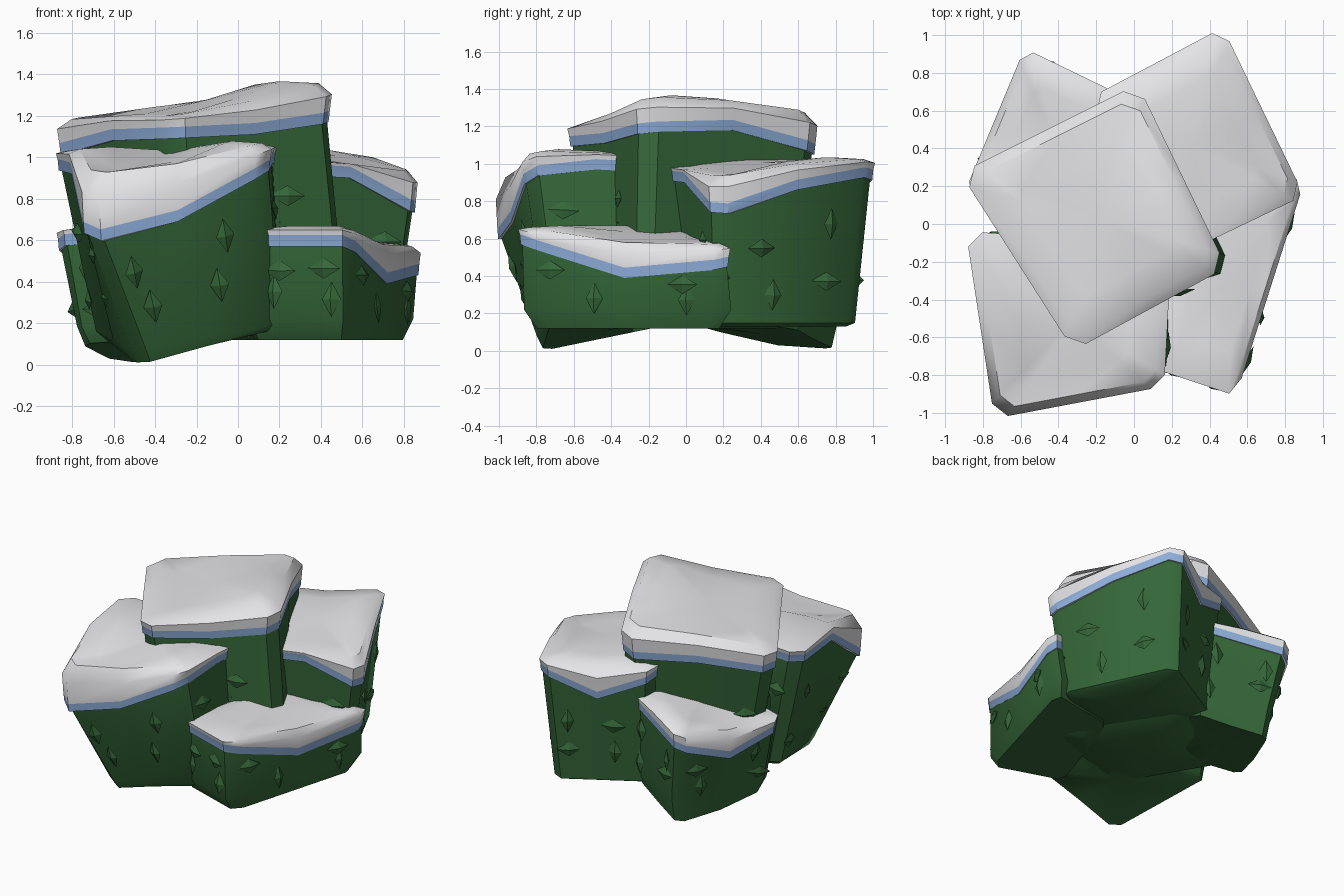
import bpy, bmesh, math, random
from mathutils import Vector as V

if "Cube" in bpy.data.objects:
    bpy.data.objects.remove(bpy.data.objects["Cube"])

random.seed(4)


def mat(name, rgb):
    m = bpy.data.materials.new(name)
    m.diffuse_color = (*rgb, 1)
    m.use_nodes = True
    m.node_tree.nodes["Principled BSDF"].inputs["Base Color"].default_value = m.diffuse_color
    return m


GREEN = mat("leaf green", (0.035, 0.135, 0.04))
BLUE = mat("snow shade blue", (0.27, 0.42, 0.70))
SNOW = mat("snow white", (0.84, 0.84, 0.86))


def ring8(corners, zs):
    """Four corners and four edge middles, each with its own height."""
    pts = []
    for i, c in enumerate(corners):
        n = corners[(i + 1) % 4]
        pts.append(V((c[0], c[1], zs[2 * i])))
        pts.append(V(((c[0] + n[0]) / 2, (c[1] + n[1]) / 2, zs[2 * i + 1])))
    return pts


def inset(pts, s, dz=0.0):
    c = sum(pts, V()) / len(pts)
    return [V((c.x + (p.x - c.x) * s, c.y + (p.y - c.y) * s, p.z + dz)) for p in pts]


def bevelled(pts, t=0.16):
    """Cut each corner of an eight-point ring, giving twelve points."""
    out = []
    for i in range(0, 8, 2):
        out += [pts[i].lerp(pts[i - 1], t), pts[i].lerp(pts[i + 1], t), pts[i + 1]]
    return out


def finish(name, bm, mats):
    bmesh.ops.recalc_face_normals(bm, faces=bm.faces[:])
    me = bpy.data.meshes.new(name)
    bm.to_mesh(me)
    bm.free()
    for m in mats:
        me.materials.append(m)
    ob = bpy.data.objects.new(name, me)
    bpy.context.collection.objects.link(ob)
    bpy.ops.object.select_all(action='DESELECT')
    ob.select_set(True)
    bpy.context.view_layer.objects.active = ob
    return ob


def loft(name, rings, mats, band=None):
    bm = bmesh.new()
    vs = [[bm.verts.new(p) for p in r] for r in rings]
    n = len(rings[0])
    for k in range(len(vs) - 1):
        for i in range(n):
            j = (i + 1) % n
            f = bm.faces.new((vs[k][i], vs[k][j], vs[k + 1][j], vs[k + 1][i]))
            f.material_index = 1 if k == band else 0
    for r in (vs[0], vs[-1]):
        c = bm.verts.new(sum((v.co for v in r), V()) / n)
        for i in range(n):
            bm.faces.new((r[i], r[(i + 1) % n], c))
    finish(name, bm, mats)
    bpy.ops.object.shade_smooth_by_angle(angle=math.radians(40))


def leaves(name, low, high):
    """Small raised diamonds scattered over the block sides."""
    bm = bmesh.new()
    for i in range(8):
        j = (i + 1) % 8
        for v in (0.3, 0.68):
            u = random.uniform(0.25, 0.75)
            v += random.uniform(-0.1, 0.1)
            p = low[i].lerp(low[j], u).lerp(high[i].lerp(high[j], u), v)
            side = (low[j] - low[i]).normalized()
            up = (high[i] - low[i]).normalized()
            nrm = side.cross(up).normalized()
            up = nrm.cross(side)
            a, b = random.choice(((0.085, 0.05), (0.045, 0.085)))
            tip = random.choice((0.0, 0.02))
            rim = [p + side * a + nrm * tip, p + up * b + nrm * 0.006,
                   p - side * a + nrm * (0.02 - tip), p - up * b + nrm * 0.015]
            rv = [bm.verts.new(q) for q in rim]
            top = bm.verts.new(p + nrm * 0.03)
            back = bm.verts.new(p - nrm * 0.01)
            for k in range(4):
                bm.faces.new((rv[k], rv[(k + 1) % 4], top))
                bm.faces.new((rv[(k + 1) % 4], rv[k], back))
    finish(name, bm, [GREEN])


def block(name, top, edge, crown, foot, foot_z, under_z, under=0.85):
    e = ring8(top, edge)
    t = ring8(top, crown)
    f = ring8(foot, foot_z)
    u = inset(ring8(foot, under_z), under)
    body_top = inset(e, 0.96, 0.03)
    # clipped green block
    loft(name + "_block", [bevelled(r) for r in (u, f, body_top)], [GREEN])
    leaves(name + "_leaves", f, inset(e, 0.96))
    # snow cap with blue lower band
    mid = [a.lerp(b, 0.55) for a, b in zip(e, t)]
    rings = [inset(e, 0.94), inset(e, 0.975), inset(e, 0.985, 0.055), inset(mid, 1.0, 0.03),
             inset(t, 0.9), inset(t, 0.6, 0.01)]
    loft(name + "_snow", [bevelled(r) for r in rings], [SNOW, BLUE], band=1)


# tall middle block: left, front, right, back corners
block("middle",
      [(-.92, .27), (-.32, -.67), (.49, -.23), (.02, .74)],
      [1.0, 1.08, 1.09, 1.11, 1.17, 1.18, 1.05, 1.05],
      [1.18, 1.2, 1.2, 1.27, 1.36, 1.34, 1.28, 1.24],
      [(-.68, .2), (-.25, -.52), (.57, -.25), (.02, .6)],
      [.16] * 8, [.12] * 8)

# back right block: back, left, inner, right corners
block("back_right",
      [(.47, 1.04), (-.23, .67), (.19, -.19), (.9, .15)],
      [.94, .77, .92, .95, .92, .90, .71, .86],
      [1.03, 1.0, 1.02, 1.02, 1.0, .97, .93, 1.0],
      [(.42, .93), (-.15, .6), (.22, -.05), (.78, .17)],
      [.15] * 8, [.13] * 8, .9)

# back left block: back, left, inner, inner back corners
block("back_left",
      [(-.58, .93), (-.9, .16), (-.2, 0), (.0, .65)],
      [.60, .45, .57, .6, .65, .7, .72, .66],
      [.74, .65, .65, .68, .75, .8, .8, .79],
      [(-.5, .84), (-.8, .16), (-.2, .0), (.0, .6)],
      [.2, .22, .18, .18, .18, .18, .18, .2],
      [.01, .03, .10, .12, .14, .14, .12, .06], .9)

# front left block: back, front left, front right, inner corners
block("front_left",
      [(-.89, -.04), (-.74, -1.03), (.16, -.86), (.2, -.1)],
      [.94, .92, .58, .69, .93, .97, .95, .95],
      [1.03, 1.04, .92, .97, 1.07, 1.06, 1.05, 1.04],
      [(-.7, -.06), (-.5, -.8), (.21, -.74), (.2, -.1)],
      [.17, .11, .06, .14, .2, .18, .18, .18],
      [.14, .07, .0, .09, .17, .15, .14, .14], .92)

# low front right block: front left, front, back, inner corners
block("front_right",
      [(.09, -.76), (.54, -.91), (.91, .25), (.3, .1)],
      [.57, .57, .57, .39, .44, .5, .57, .57],
      [.66, .66, .66, .58, .57, .6, .64, .66],
      [(.01, -.7), (.55, -.88), (.87, .25), (.3, .15)],
      [.22] * 8, [.12] * 8, .88)
